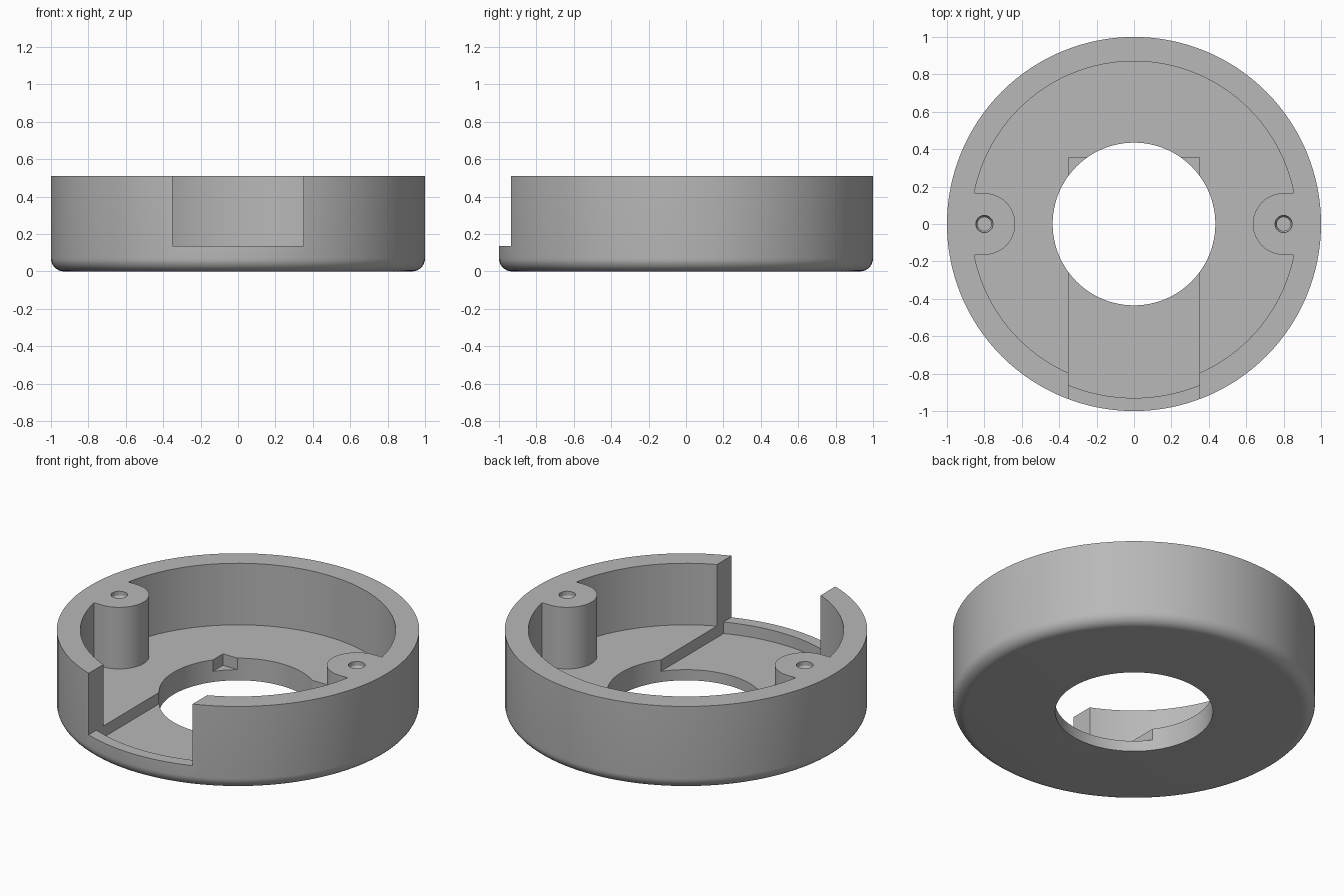
import bpy
import bmesh
from math import sin, cos, pi, asin, acos, sqrt

cube = bpy.data.objects.get("Cube")
if cube:
    bpy.data.objects.remove(cube, do_unlink=True)

HEIGHT, FLOOR, CHANNEL = 0.51, 0.135, 0.065
INNER, LIP, HOLE = 0.87, 0.93, 0.435
HALF_SLOT = 0.35
BOSS_X, BOSS_R = 0.8, 0.165
SCREW_R, PITCH, SCREW_END = 0.046, 0.03, 0.2
FILLET = 0.07
ABOVE = HEIGHT + 0.1

grey = bpy.data.materials.new("plain grey")
grey.use_nodes = True
colour = (0.48, 0.48, 0.48, 1)
grey.diffuse_color = colour
grey.node_tree.nodes["Principled BSDF"].inputs["Base Color"].default_value = colour


def loft(name, rings):
    """Closed solid through a stack of equal-length point rings."""
    bm = bmesh.new()
    loops = [[bm.verts.new(p) for p in ring] for ring in rings]
    n = len(loops[0])
    for low, high in zip(loops, loops[1:]):
        for i in range(n):
            j = (i + 1) % n
            bm.faces.new((low[i], low[j], high[j], high[i]))
    bm.faces.new(loops[0][::-1])
    bm.faces.new(loops[-1])
    bmesh.ops.recalc_face_normals(bm, faces=bm.faces)
    mesh = bpy.data.meshes.new(name)
    bm.to_mesh(mesh)
    bm.free()
    mesh.materials.append(grey)
    obj = bpy.data.objects.new(name, mesh)
    bpy.context.collection.objects.link(obj)
    return obj


def arc(cx, cy, r, start, end, steps):
    angles = [start + (end - start) * i / steps for i in range(steps + 1)]
    return [(cx + r * cos(a), cy + r * sin(a)) for a in angles]


def lathe(name, profile, segments, cx=0):
    return loft(name, [[(x, y, z) for x, y in arc(cx, 0, r, 0, 2 * pi, segments)[:-1]]
                       for r, z in profile])


def prism(name, outline, z0, z1):
    return loft(name, [[(x, y, z) for x, y in outline] for z in (z0, z1)])


# Cup with a rounded lower edge
edge = arc(1 - FILLET, FILLET, FILLET, -pi / 2, 0, 8)
body = lathe("round_housing", edge + [(1, HEIGHT)], 128)

# Pocket outline wraps around the two screw bosses
wall = asin(BOSS_R / INNER)
pocket = arc(0, 0, INNER, wall, pi - wall, 56)
pocket += arc(-BOSS_X, 0, BOSS_R, pi / 2, -pi / 2, 24)
pocket += arc(0, 0, INNER, pi + wall, 2 * pi - wall, 56)
pocket += arc(BOSS_X, 0, BOSS_R, 3 * pi / 2, pi / 2, 24)
cutters = [prism("pocket_cutter", pocket, FLOOR, ABOVE)]

# Front opening through the wall
opening = [(-HALF_SLOT, -1.1), (HALF_SLOT, -1.1), (HALF_SLOT, -0.5), (-HALF_SLOT, -0.5)]
cutters.append(prism("opening_cutter", opening, FLOOR, ABOVE))

# Shallow channel in the floor, ending in a curved lip
swing = asin(HALF_SLOT / LIP)
channel = arc(0, 0, LIP, -pi / 2 - swing, -pi / 2 + swing, 16)
channel += [(HALF_SLOT, 0.355), (-HALF_SLOT, 0.355)]
cutters.append(prism("channel_cutter", channel, CHANNEL, FLOOR + 0.1))

# Central hole
cutters.append(lathe("centre_hole_cutter", [(HOLE, -0.1), (HOLE, ABOVE)], 96))

# Ridged screw holes
turns = int((HEIGHT - SCREW_END) / PITCH)
thread = []
for i in range(turns):
    z = SCREW_END + i * PITCH
    thread += [(SCREW_R * 0.8, z), (SCREW_R, z + PITCH / 2)]
thread += [(SCREW_R, HEIGHT + 0.02)]
for side in (-1, 1):
    cutters.append(lathe("screw_hole_cutter", thread, 24, side * BOSS_X))

# Apply the cuts
bpy.ops.object.select_all(action="DESELECT")
bpy.context.view_layer.objects.active = body
body.select_set(True)
for cutter in cutters:
    cutter.hide_render = True
    cut = body.modifiers.new(cutter.name, "BOOLEAN")
    cut.operation = "DIFFERENCE"
    cut.solver = "EXACT"
    cut.object = cutter
    bpy.ops.object.modifier_apply(modifier=cut.name)
    bpy.data.objects.remove(cutter, do_unlink=True)

bpy.ops.object.shade_smooth_by_angle(angle=pi / 6)
